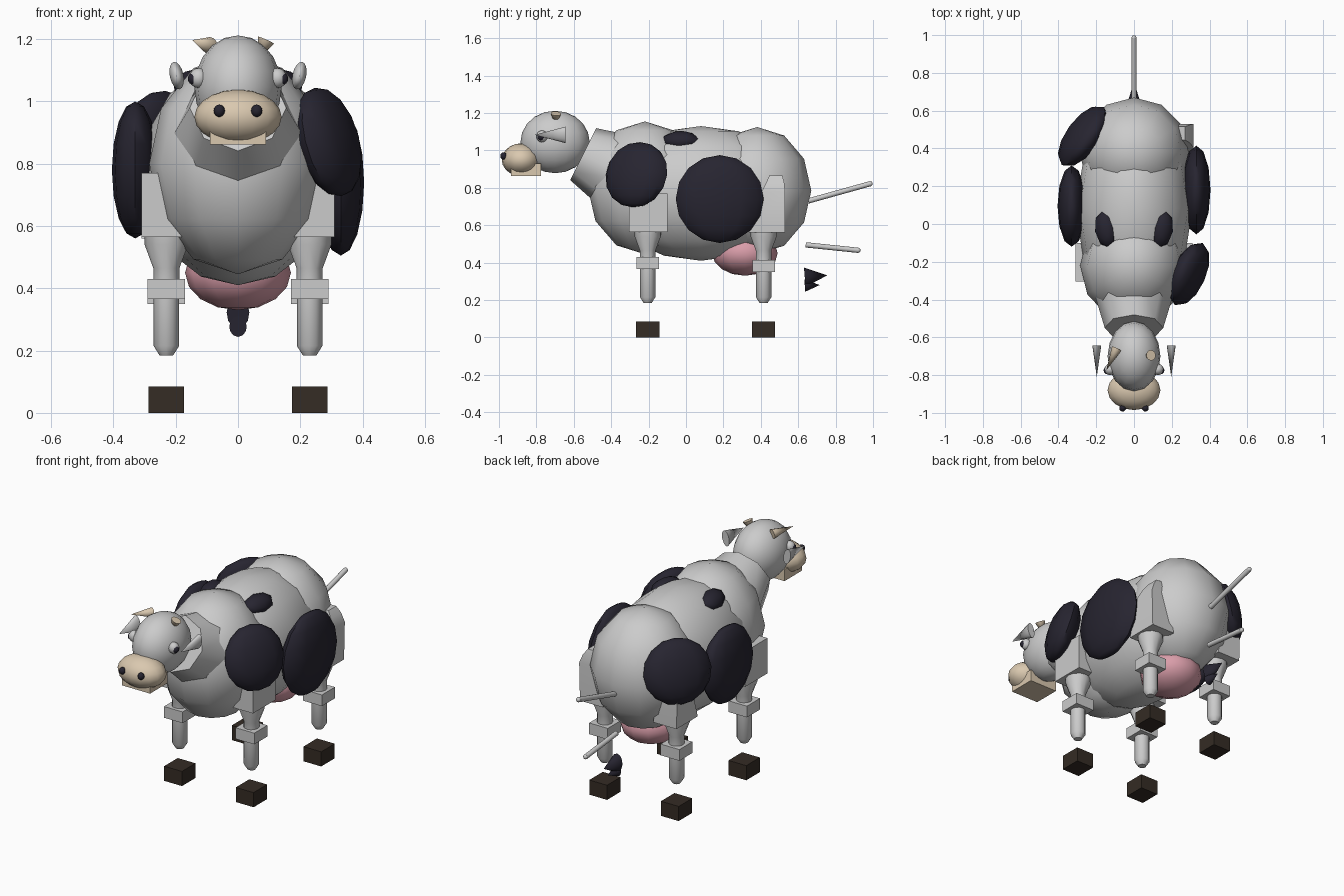
import bpy, bmesh
from math import radians
from mathutils import Vector, Matrix, Euler

if "Cube" in bpy.data.objects:
    bpy.data.objects.remove(bpy.data.objects["Cube"])


def mat(name, rgb):
    m = bpy.data.materials.new(name)
    m.diffuse_color = (*rgb, 1)
    m.use_nodes = True
    m.node_tree.nodes["Principled BSDF"].inputs["Base Color"].default_value = m.diffuse_color
    return m


BLACK = mat("black", (0.02, 0.018, 0.03))
HOOF = mat("hoof_brown", (0.035, 0.025, 0.018))
TAN = mat("tan", (0.70, 0.58, 0.43))
PINK = mat("pink", (0.70, 0.34, 0.40))


def finish(name, bm, matrix, material=None, angle=50):
    bm.transform(matrix)
    bmesh.ops.recalc_face_normals(bm, faces=bm.faces)
    me = bpy.data.meshes.new(name)
    bm.to_mesh(me)
    bm.free()
    ob = bpy.data.objects.new(name, me)
    bpy.context.collection.objects.link(ob)
    if material:
        me.materials.append(material)
    bpy.ops.object.select_all(action='DESELECT')
    ob.select_set(True)
    bpy.context.view_layer.objects.active = ob
    bpy.ops.object.shade_smooth_by_angle(angle=radians(angle))
    return ob


def placed(loc, size, rot=(0, 0, 0)):
    e = Euler([radians(a) for a in rot])
    return Matrix.LocRotScale(Vector(loc), e, Vector(size))


def ball(name, loc, radii, material=None, rot=(0, 0, 0), seg=12, rings=8):
    bm = bmesh.new()
    bmesh.ops.create_uvsphere(bm, u_segments=seg, v_segments=rings, radius=1)
    return finish(name, bm, placed(loc, radii, rot), material)


def box(name, lo, hi, material=None):
    lo, hi = Vector(lo), Vector(hi)
    bm = bmesh.new()
    bmesh.ops.create_cube(bm, size=1)
    return finish(name, bm, placed((lo + hi) / 2, hi - lo), material, 30)


def cone(name, a, b, r1, r2, material=None, seg=12, squash=1):
    """Tapered cylinder from a to b; squash flattens it sideways."""
    a, b = Vector(a), Vector(b)
    bm = bmesh.new()
    bmesh.ops.create_cone(bm, cap_ends=True, segments=seg, radius1=r1,
                          radius2=r2, depth=(b - a).length)
    rot = (b - a).to_track_quat('Z', 'Y').to_matrix().to_4x4()
    m = Matrix.Translation((a + b) / 2) @ Matrix.Diagonal((squash, 1, 1, 1)) @ rot
    return finish(name, bm, m, material, 46)


def loft(name, sections, material=None):
    """Stack of rectangles: (z, x0, x1, y0, y1)."""
    bm = bmesh.new()
    rows = [[bm.verts.new(p) for p in ((x0, y0, z), (x1, y0, z), (x1, y1, z), (x0, y1, z))]
            for z, x0, x1, y0, y1 in sections]
    for p, q in zip(rows, rows[1:]):
        for i in range(4):
            j = (i + 1) % 4
            bm.faces.new((p[i], p[j], q[j], q[i]))
    bm.faces.new(rows[0])
    bm.faces.new(rows[-1])
    return finish(name, bm, Matrix(), material, 30)


def lathe(name, loc, profile, seg=12):
    """Vertical turned piece from (radius, z) points."""
    bm = bmesh.new()
    vs = [bm.verts.new((r, 0, z)) for r, z in profile]
    es = [bm.edges.new(p) for p in zip(vs, vs[1:])]
    bmesh.ops.spin(bm, geom=vs + es, axis=(0, 0, 1), cent=(0, 0, 0),
                   steps=seg, angle=radians(360))
    bmesh.ops.remove_doubles(bm, verts=bm.verts, dist=0.0005)
    return finish(name, bm, Matrix.Translation(loc), None, 40)


# body masses
ball("barrel", (0, 0.08, 0.77), (0.31, 0.52, 0.36))
ball("shoulders", (0, -0.22, 0.80), (0.285, 0.305, 0.355), rings=6)
ball("hips", (0, 0.38, 0.785), (0.29, 0.29, 0.34), rings=6)
ball("udder", (0, 0.315, 0.45), (0.17, 0.175, 0.12), PINK)
cone("neck", (0, -0.27, 0.84), (0, -0.55, 0.98), 0.24, 0.155, seg=8)

# coat patches
ball("patch_right_shoulder", (0.29, -0.265, 0.87), (0.08, 0.18, 0.18), BLACK, (0, -15, -24))
ball("patch_right_flank", (0.33, 0.18, 0.74), (0.075, 0.235, 0.235), BLACK)
ball("patch_left_flank", (-0.33, 0.095, 0.78), (0.075, 0.215, 0.22), BLACK)
ball("patch_left_hip", (-0.27, 0.465, 0.86), (0.08, 0.19, 0.18), BLACK, (0, 15, -36))

# head
ball("head", (0, -0.70, 1.045), (0.14, 0.185, 0.167), seg=16, rings=10)
ball("muzzle", (0, -0.88, 0.95), (0.14, 0.105, 0.088), TAN, seg=16, rings=10)
box("jaw", (-0.09, -0.935, 0.862), (0.09, -0.775, 0.93), TAN)
cone("left_horn", (-0.092, -0.66, 1.18), (-0.147, -0.775, 1.197), 0.027, 0.0, TAN)
cone("right_horn", (0.09, -0.695, 1.197), (0.06, -0.70, 1.13), 0.028, 0.0, TAN)

for side, s in (("left", -1), ("right", 1)):
    ball(side + "_back_patch", (s * 0.15, -0.03, 1.055), (0.06, 0.10, 0.045), BLACK,
         (0, s * 25, s * -10), 8, 6)
    ball(side + "_nostril", (s * 0.06, -0.975, 0.97), (0.018, 0.018, 0.02), BLACK)
    ball(side + "_eye", (s * 0.127, -0.77, 1.075), (0.03, 0.03, 0.032))
    ball(side + "_pupil", (s * 0.143, -0.775, 1.073), (0.018, 0.02, 0.02), BLACK)
    # ear: flattened cone pointing forward, leaning outward
    bm = bmesh.new()
    bmesh.ops.create_cone(bm, cap_ends=True, segments=16, radius1=1, radius2=0, depth=1)
    m = (Matrix.Translation((s * 0.197, -0.727, 1.083))
         @ Matrix.Rotation(radians(s * 12), 4, 'Y')
         @ Matrix.Diagonal((0.022, 0.165, 0.045, 1))
         @ Matrix.Rotation(radians(90), 4, 'X'))
    finish(side + "_ear", bm, m, None, 60)

    # legs
    x = s * 0.23
    i, o = s * 0.16, s * 0.31
    loft(side + "_front_upper_leg",
         [(0.565, i, o, -0.305, -0.10), (0.77, s * 0.20, o, -0.305, -0.10)])
    loft(side + "_rear_thigh",
         [(0.56, i, o, 0.335, 0.53), (0.78, s * 0.2, s * 0.315, 0.405, 0.53),
          (0.83, s * 0.2, s * 0.295, 0.43, 0.525), (0.865, s * 0.2, s * 0.27, 0.445, 0.515)])
    for part, y, dz in (("front", -0.205, 0.0), ("rear", 0.415, -0.015)):
        lathe(f"{side}_{part}_middle_leg", (x, y, 0),
              [(0, 0.60), (0.07, 0.60), (0.07, 0.54), (0.042, 0.465), (0.042, 0.40), (0, 0.40)])
        box(f"{side}_{part}_knee", (x - 0.06, y - 0.06, 0.365 + dz),
            (x + 0.06, y + 0.06, 0.43 + dz))
        lathe(f"{side}_{part}_lower_leg", (x, y, 0),
              [(0, 0.40), (0.041, 0.40), (0.041, 0.215), (0.022, 0.185), (0, 0.185)])
        box(f"{side}_{part}_hoof", (x - 0.057, y - 0.062, 0), (x + 0.057, y + 0.062, 0.085), HOOF)

# tail in separate pieces
for name, a, b in (("upper_tail", (0, 0.655, 0.73), (0, 0.985, 0.822)),
                   ("lower_tail", (0, 0.64, 0.495), (0, 0.92, 0.466))):
    cone(name, a, b, 0.014, 0.014)
    ball(name + "_tip", b, (0.0135,) * 3)
cone("tail_tuft_top", (0, 0.635, 0.322), (0, 0.755, 0.332), 0.052, 0, BLACK, squash=0.7)
cone("tail_tuft_bottom", (0, 0.635, 0.277), (0, 0.715, 0.28), 0.033, 0, BLACK, squash=0.85)
